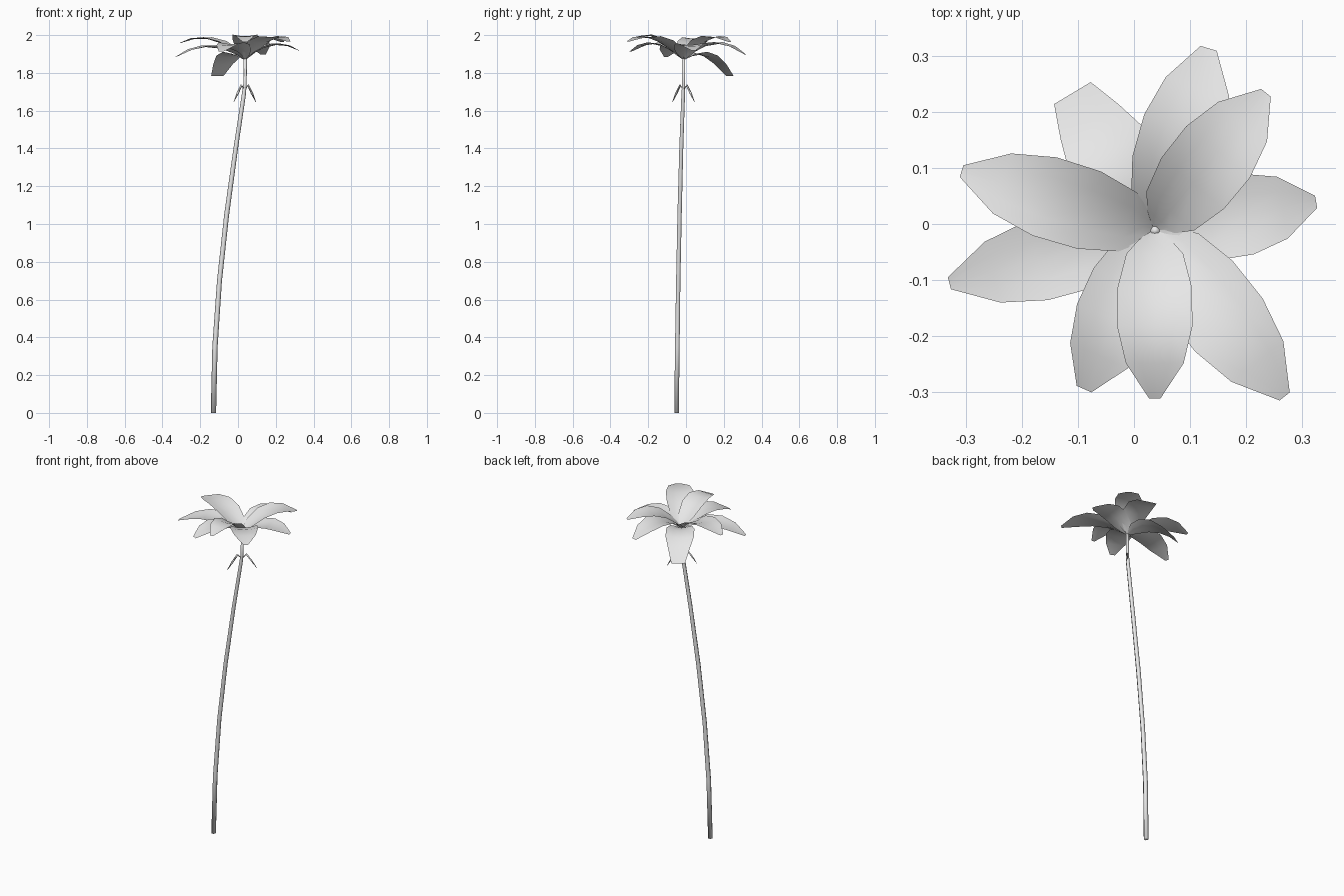
import bpy
import bmesh
from math import cos, sin, pi, radians
from mathutils import Vector

cube = bpy.data.objects.get("Cube")
if cube:
    bpy.data.objects.remove(cube, do_unlink=True)

grey = bpy.data.materials.new("light_grey")
grey.use_nodes = True
grey.diffuse_color = (0.8, 0.8, 0.8, 1)
grey.node_tree.nodes["Principled BSDF"].inputs["Base Color"].default_value = (0.8, 0.8, 0.8, 1)


def finish(name, bm):
    mesh = bpy.data.meshes.new(name)
    bm.to_mesh(mesh)
    bm.free()
    mesh.materials.append(grey)
    for face in mesh.polygons:
        face.use_smooth = True
    obj = bpy.data.objects.new(name, mesh)
    bpy.context.collection.objects.link(obj)
    return obj


def tube(name, path, radii, sides):
    """Tapered tube through the path points, capped at both ends."""
    bm = bmesh.new()
    rings = []
    points = [Vector(p) for p in path]
    for i, (p, r) in enumerate(zip(points, radii)):
        along = (points[min(i + 1, len(points) - 1)] - points[max(i - 1, 0)]).normalized()
        side = along.cross(Vector((0, 1, 0))).normalized()
        other = along.cross(side)
        rings.append([bm.verts.new(p + r * (cos(a) * side + sin(a) * other))
                      for a in (2 * pi * k / sides for k in range(sides))])
    for a, b in zip(rings, rings[1:]):
        for k in range(sides):
            n = (k + 1) % sides
            bm.faces.new((a[k], a[n], b[n], b[k]))
    bm.faces.new(rings[0])
    bm.faces.new(rings[-1])
    bmesh.ops.recalc_face_normals(bm, faces=bm.faces)
    return finish(name, bm)


# Stem: leans gently towards +x and straightens under the flower
stem_path = [(-0.13, -0.05, 0), (-0.122, -0.046, 0.35), (-0.098, -0.041, 0.7),
             (-0.06, -0.034, 1.05), (-0.012, -0.025, 1.4), (0.03, -0.015, 1.68),
             (0.037, -0.013, 1.74), (0.038, -0.012, 1.875)]
tube("stem", stem_path, [0.014, 0.014, 0.013, 0.013, 0.012, 0.011, 0.009, 0.009], 6)

# Two slim sepals hanging diagonally from the stem
for name, s in (("left_sepal", 1), ("right_sepal", -1)):
    path = [(0.036 + s * d, -0.013 + s * d, z)
            for d, z in ((0, 1.712), (0.018, 1.734), (0.038, 1.692), (0.059, 1.645))]
    tube(name, path, [0.004, 0.006, 0.006, 0.001], 4)

# Petals: curved sheets with a cupped base and a blunt tip
CENTRE = Vector((0.037, -0.011, 1.868))
OUTLINE = [(0, 0.004), (0.06, 0.032), (0.14, 0.055), (0.34, 0.072),
           (0.57, 0.073), (0.79, 0.056), (1, 0.011)]


def petal(name, angle, length, mid, tip, width=1.0, blunt=1.0):
    bend = (tip - mid / 0.6) / 0.4
    slope = tip - bend
    out = Vector((cos(radians(angle)), sin(radians(angle)), 0))
    across = Vector((-out.y, out.x, 0))
    bm = bmesh.new()
    rows = []
    for u, half in OUTLINE:
        half *= width * (blunt if u == 1 else 1)
        height = slope * u + bend * u * u
        row = []
        for k in range(-2, 3):
            v = k / 2
            cup = 0.3 * half * (1 - u) * v * v
            row.append(bm.verts.new(CENTRE + out * (u * length) + across * (half * v)
                                    + Vector((0, 0, height + cup))))
        rows.append(row)
    for a, b in zip(rows, rows[1:]):
        for k in range(4):
            bm.faces.new((a[k], b[k], b[k + 1], a[k + 1]))
    finish(name, bm)


# Upper ring
petal("upper_petal_right", 163, 0.36, 0.113, 0.09)
petal("upper_petal_front", 270, 0.30, 0.128, 0.095, 0.92)
petal("upper_petal_front_left", 308, 0.376, 0.118, 0.098, 1.05)
petal("upper_petal_back_left", 51, 0.315, 0.12, 0.095)

# Lower ring
petal("lower_petal_right", 194.5, 0.378, 0.068, 0.017)
petal("lower_petal_front_right", 246, 0.31, 0.085, 0.045, 1.0, 1.3)
petal("lower_petal_left", 10, 0.292, 0.08, 0.05)
petal("lower_petal_back", 73.5, 0.338, 0.085, 0.03, 1.05, 1.3)
petal("drooping_petal_back_right", 121, 0.285, 0.01, -0.085, 1.08, 3.2)
